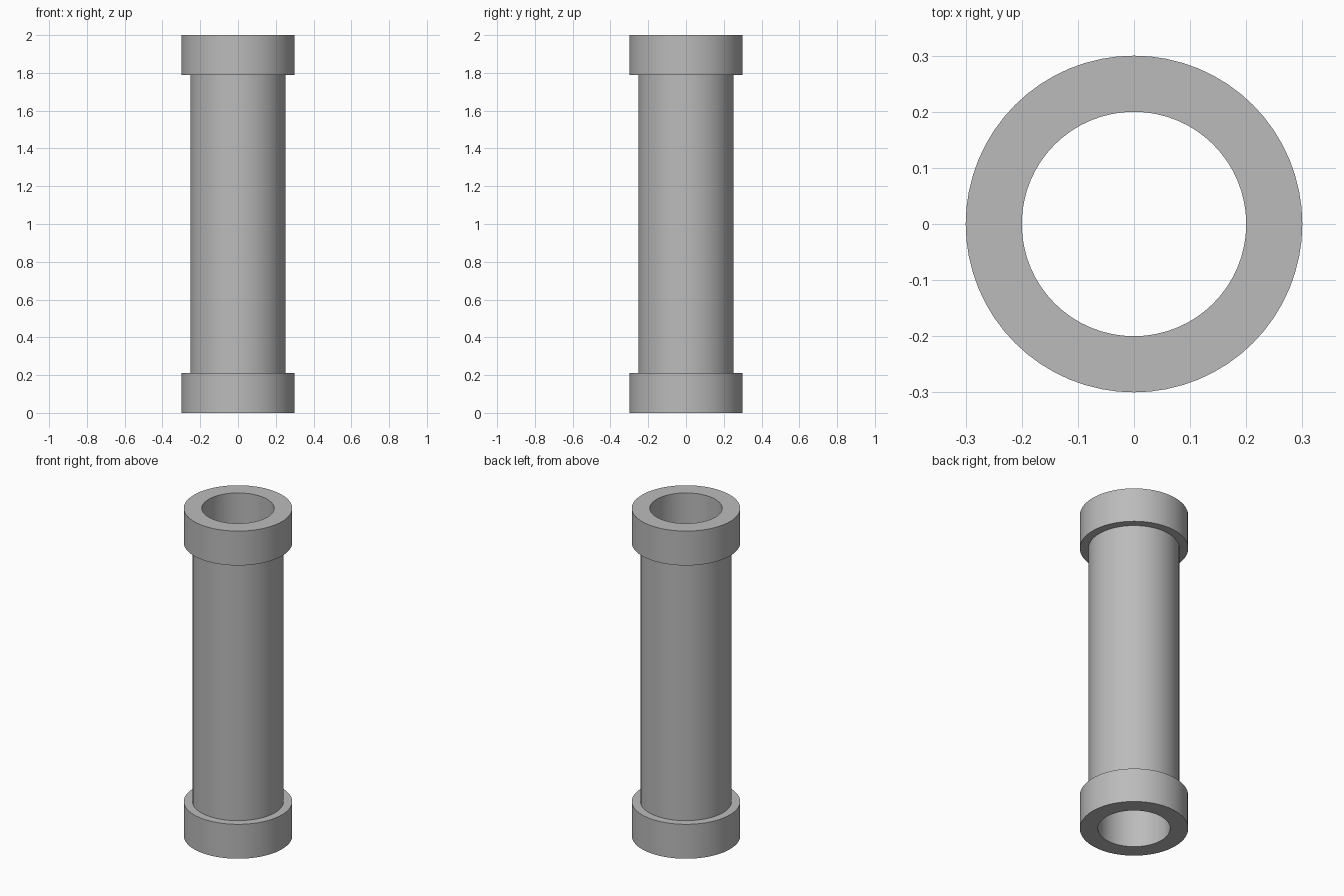
import bpy
import bmesh
import math

cube = bpy.data.objects.get("Cube")
if cube:
    bpy.data.objects.remove(cube, do_unlink=True)

SEGMENTS = 64
BORE = 0.2
COLLAR, SHAFT = 0.3, 0.252
COLLAR_HEIGHT, HEIGHT = 0.21, 2.0

grey = bpy.data.materials.new("plain grey")
grey.use_nodes = True
colour = (0.5, 0.5, 0.5, 1)
grey.diffuse_color = colour
grey.node_tree.nodes["Principled BSDF"].inputs["Base Color"].default_value = colour


def lathe(name, profile):
    """Spin a closed (radius, height) profile around the z axis."""
    bm = bmesh.new()
    rings = []
    for radius, z in profile:
        angles = [math.tau * i / SEGMENTS for i in range(SEGMENTS)]
        rings.append([bm.verts.new((radius * math.cos(a), radius * math.sin(a), z))
                      for a in angles])
    for low, high in zip(rings, rings[1:] + rings[:1]):
        for i in range(SEGMENTS):
            j = (i + 1) % SEGMENTS
            bm.faces.new((low[i], low[j], high[j], high[i]))
    bmesh.ops.recalc_face_normals(bm, faces=bm.faces)
    mesh = bpy.data.meshes.new(name)
    bm.to_mesh(mesh)
    bm.free()
    mesh.materials.append(grey)
    obj = bpy.data.objects.new(name, mesh)
    bpy.context.collection.objects.link(obj)
    bpy.ops.object.select_all(action="DESELECT")
    obj.select_set(True)
    bpy.context.view_layer.objects.active = obj
    bpy.ops.object.shade_smooth_by_angle(angle=math.radians(30))
    return obj


# Hollow pipe with a thick collar at each end
lower, upper = COLLAR_HEIGHT, HEIGHT - COLLAR_HEIGHT
lathe("collared_pipe", [
    (BORE, 0), (COLLAR, 0), (COLLAR, lower), (SHAFT, lower),
    (SHAFT, upper), (COLLAR, upper), (COLLAR, HEIGHT), (BORE, HEIGHT),
])
